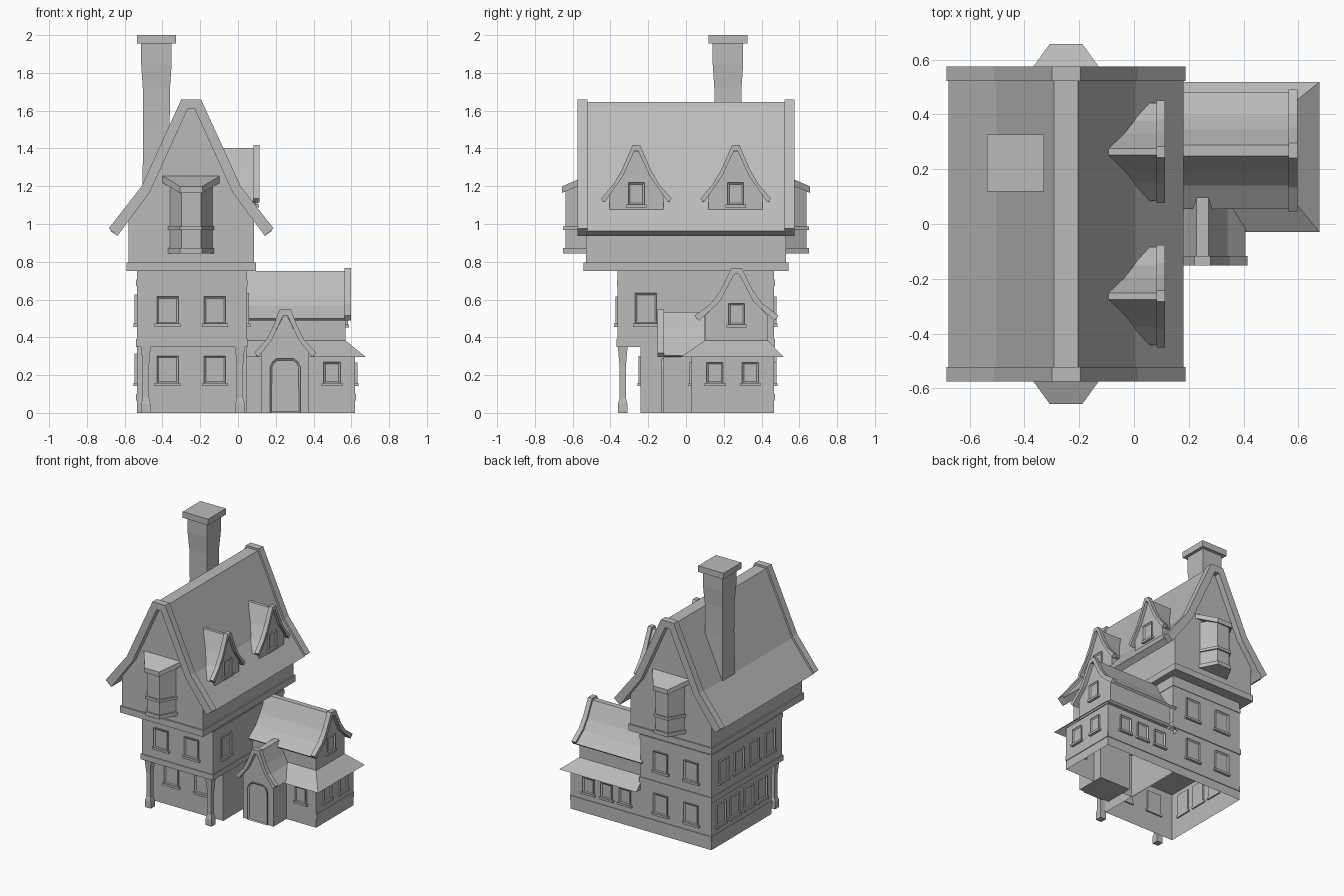
import bpy, bmesh

if "Cube" in bpy.data.objects:
    bpy.data.objects.remove(bpy.data.objects["Cube"], do_unlink=True)

stone = bpy.data.materials.new("plain grey")
stone.use_nodes = True
GREY = (0.5, 0.5, 0.5, 1)
stone.diffuse_color = GREY
stone.node_tree.nodes["Principled BSDF"].inputs["Base Color"].default_value = GREY


def finish(name, bm):
    bmesh.ops.recalc_face_normals(bm, faces=bm.faces)
    mesh = bpy.data.meshes.new(name)
    bm.to_mesh(mesh)
    bm.free()
    mesh.materials.append(stone)
    ob = bpy.data.objects.new(name, mesh)
    bpy.context.collection.objects.link(ob)
    return ob


def place(axis, u, v, t):
    return {"x": (t, u, v), "y": (u, t, v), "z": (u, v, t)}[axis]


def prism(name, pts, axis, a, b, inset=0):
    """Extrude a flat outline along an axis; optionally sink a panel in the far cap."""
    bm = bmesh.new()
    near = [bm.verts.new(place(axis, u, v, a)) for u, v in pts]
    far = [bm.verts.new(place(axis, u, v, b)) for u, v in pts]
    n = len(pts)
    for i in range(n):
        j = (i + 1) % n
        bm.faces.new((near[i], near[j], far[j], far[i]))
    bm.faces.new(near)
    cap = bm.faces.new(far)
    if inset:
        bmesh.ops.recalc_face_normals(bm, faces=bm.faces)
        bmesh.ops.inset_region(bm, faces=[cap], thickness=inset, depth=-0.008)
    return finish(name, bm)


def loft(name, sections, bottom=True):
    """Stack of rectangles (x0, x1, y0, y1, z) joined from the bottom up."""
    bm = bmesh.new()
    rings = [[bm.verts.new(p) for p in ((x0, y0, z), (x1, y0, z), (x1, y1, z), (x0, y1, z))]
             for x0, x1, y0, y1, z in sections]
    for lo, hi in zip(rings, rings[1:]):
        for i in range(4):
            j = (i + 1) % 4
            bm.faces.new((lo[i], lo[j], hi[j], hi[i]))
    bm.faces.new(rings[-1])
    if bottom:
        bm.faces.new(rings[0])
    return finish(name, bm)


def box(name, x0, x1, y0, y1, z0, z1, bottom=True):
    return loft(name, [(x0, x1, y0, y1, z0), (x0, x1, y0, y1, z1)], bottom)


def mirrored(c, half):
    """Left-to-right outline around c from (half width, z) points listed top down."""
    return [(c - h, z) for h, z in reversed(half)] + [(c + h, z) for h, z in half]


def gable(name, axis, c, outer, inner, span, barges):
    """Bent roof sheet with thicker barge boards at the given ranges."""
    under = mirrored(c, inner)[::-1]
    sheet = [(max(h - 0.008, 0.012), z - 0.014) for h, z in outer]
    prism(name + "_roof", mirrored(c, sheet) + under, axis, *span)
    for i, (a, b) in enumerate(barges):
        prism(f"{name}_barge_board_{i}", mirrored(c, outer) + under, axis, a, b)


def window(name, axis, side, wall, c, z0, z1, w):
    h = w / 2
    out = wall + side * 0.012
    prism(name, [(c - h, z0), (c + h, z0), (c + h, z1), (c - h, z1)],
          axis, wall - side * 0.01, out, 0.014)
    s = h + 0.011
    prism(name + "_sill", [(c - s, z0 - 0.012), (c + s, z0 - 0.012), (c + s, z0 + 0.004), (c - s, z0 + 0.004)],
          axis, wall - side * 0.01, out + side * 0.006)


def band(name, x0, x1, y0, y1, z0, z1, d=0.006):
    box(name, x0 - d, x1 + d, y0 - d, y1 + d, z0, z1)


# Main tower: ground storey, overhanging upper storey, attic
L, R, BACK = -0.535, 0.047, 0.466
LOWF, UPF = -0.24, -0.362
MID = -0.248
box("ground_storey", L, R, LOWF, BACK, 0, 0.36, bottom=False)
box("upper_storey", L, R, UPF, BACK, 0.355, 0.77)
band("storey_band", L, R, UPF, BACK, 0.35, 0.39)
band("upper_band", L, R, UPF, BACK, 0.672, 0.705, 0.004)
for x0, x1, y0, y1 in ((L - 0.005, L, LOWF, BACK), (L, 0.62, BACK, BACK + 0.005),
                       (0.62, 0.625, 0.03, BACK)):
    box("plinth_band", x0, x1, y0, y1, 0.065, 0.1)
band("attic_band", MID - 0.334, MID + 0.334, -0.534, 0.534, 0.75, 0.797, 0.008)

main_in = [(0.018, 1.61), (0.218, 1.17), (0.39, 0.937)]
main_out = [(0.052, 1.66), (0.18, 1.38), (0.262, 1.2), (0.436, 0.977)]
prism("attic", mirrored(MID, [(0.018, 1.615), (0.22, 1.175), (0.333, 1.02), (0.333, 0.78)]),
      "y", -0.53, 0.53)
gable("main", "y", MID, main_out, main_in, (-0.53, 0.53), [(-0.574, -0.522), (0.522, 0.574)])

# Porch posts under the overhang
for x in (-0.488, 0.01):
    prof = [(0.024, 0), (0.024, 0.05), (0.017, 0.08), (0.017, 0.25), (0.026, 0.355)]
    loft("corner_post", [(x - h, x + h, -0.335 - h, -0.335 + h, z) for h, z in prof])

# Chimney
cx, cy = -0.432, 0.222
loft("chimney", [(cx - h, cx + h, cy - h, cy + h, z)
                 for h, z in ((0.076, 1.0), (0.07, 1.5), (0.072, 1.72), (0.081, 1.85), (0.081, 1.96))])
box("chimney_cap", cx - 0.104, cx + 0.104, cy - 0.104, cy + 0.104, 1.955, 2.0)

# Dormers
for c in (-0.263, 0.263):
    prism("dormer_wall", mirrored(c, [(0.01, 1.385), (0.07, 1.26), (0.143, 1.15), (0.143, 1.05)]),
          "x", -0.1, 0.092)
    gable("dormer", "x", c, [(0.02, 1.417), (0.075, 1.29), (0.12, 1.212), (0.187, 1.135)],
          [(0.008, 1.39), (0.072, 1.252), (0.168, 1.115)], (-0.112, 0.09), [(0.082, 0.114)])
    window("dormer_window", "x", 1, 0.092, c, 1.1, 1.22, 0.085)

# Oriel windows on both gables
for s in (-1, 1):
    def plan(wide, narrow, depth):
        return [(MID - wide, s * 0.525), (MID - narrow, s * depth),
                (MID + narrow, s * depth), (MID + wide, s * 0.525)]
    prism("oriel", plan(0.115, 0.052, 0.638), "z", 0.85, 1.2)
    for z0, z1 in ((0.845, 0.873), (0.968, 0.988)):
        prism("oriel_band", plan(0.124, 0.058, 0.65), "z", z0, z1)
    cap = prism("oriel_roof", plan(0.155, 0.06, 0.656), "z", 1.21, 1.245)
    for v in cap.data.vertices:
        v.co.z -= (abs(v.co.y) - 0.55) * 0.43

# Side wing with skirt roof and gabled upper part
WY = 0.268
box("wing_walls", 0.04, 0.62, 0.03, BACK, 0, 0.32, bottom=False)
loft("wing_skirt_roof", [(0.045, 0.677, -0.03, 0.518, 0.295), (0.045, 0.57, 0.1, 0.433, 0.383)], bottom=False)
prism("wing_gable_wall", mirrored(WY, [(0.014, 0.735), (0.09, 0.59), (0.166, 0.515), (0.166, 0.37)]),
      "x", 0.03, 0.57)
gable("wing", "x", WY, [(0.028, 0.766), (0.085, 0.65), (0.135, 0.58), (0.222, 0.515)],
      [(0.012, 0.735), (0.09, 0.588), (0.2, 0.488)], (0.03, 0.57), [(0.563, 0.597)])

# Entrance porch
PX = 0.25
prism("porch_walls", mirrored(PX, [(0.01, 0.515), (0.07, 0.39), (0.126, 0.33), (0.126, 0)]),
      "y", 0.1, -0.12)
gable("porch", "y", PX, [(0.03, 0.547), (0.068, 0.45), (0.1, 0.388), (0.164, 0.318)],
      [(0.012, 0.515), (0.07, 0.388), (0.143, 0.296)], (-0.12, 0.1), [(-0.152, -0.117)])
prism("door", mirrored(PX, [(0.045, 0.287), (0.066, 0.272), (0.08, 0.245), (0.08, 0)]),
      "y", -0.11, -0.129, 0.01)

# Windows on the tower
for x in (-0.373, -0.122):
    for z, front in ((0.468, UPF), (0.155, LOWF)):
        window("front_window", "y", -1, front, x, z, z + 0.147, 0.114)
        window("back_window", "y", 1, BACK, x, z, z + 0.147, 0.114)
for z, rows in ((0.468, (-0.212, -0.03, 0.15, 0.33)), (0.155, (-0.12, 0.04, 0.2, 0.36))):
    for y in rows:
        window("left_window", "x", -1, L, y, z, z + 0.16, 0.105)
window("right_window", "x", 1, R, -0.212, 0.468, 0.635, 0.114)

# Windows on the wing
window("wing_front_window", "y", -1, 0.03, 0.498, 0.155, 0.27, 0.09)
window("wing_gable_window", "x", 1, 0.57, WY, 0.465, 0.58, 0.085)
for y in (0.153, 0.34):
    window("wing_right_window", "x", 1, 0.62, y, 0.155, 0.268, 0.088)
for x in (0.17, 0.32, 0.47):
    window("wing_back_window", "y", 1, BACK, x, 0.155, 0.268, 0.09)
